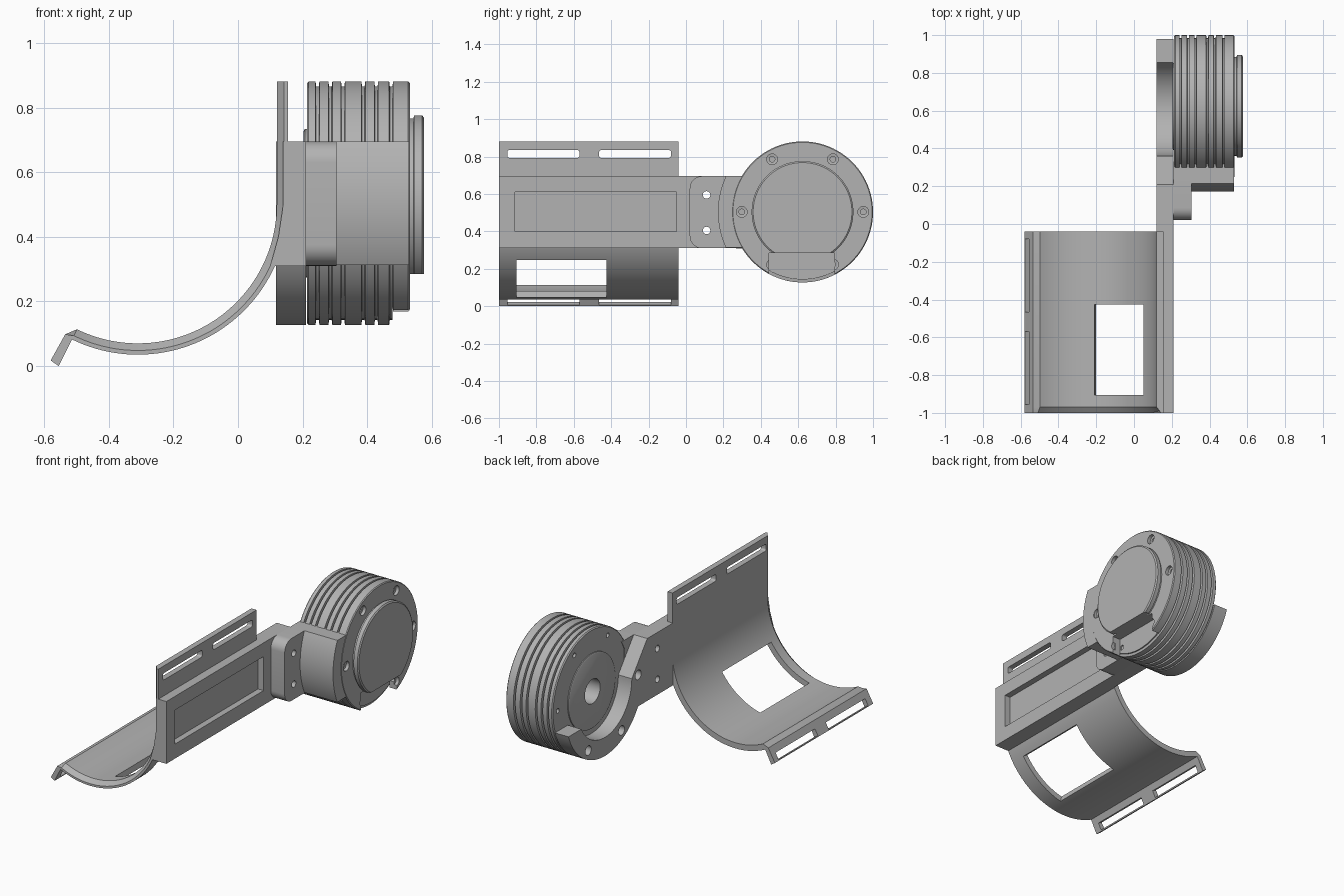
import bpy, bmesh, math
from math import sin, cos, radians

if "Cube" in bpy.data.objects:
    bpy.data.objects.remove(bpy.data.objects["Cube"])

grey = bpy.data.materials.new("plain grey")
grey.use_nodes = True
COLOUR = (0.45, 0.45, 0.45, 1)
grey.diffuse_color = COLOUR
grey.node_tree.nodes["Principled BSDF"].inputs["Base Color"].default_value = COLOUR

FRONT, CUFF_END = -1.0, -0.04
CY, CZ, R = 0.623, 0.504, 0.377      # drum centre and radius
BACK, ARM_FACE = 0.118, 0.21         # arm plate thickness along x
LOW, HIGH = 0.31, 0.695              # arm height range


def loft(name, rings):
    """Skin equal-length rings of 3D points and cap both ends."""
    bm = bmesh.new()
    rows = [[bm.verts.new(p) for p in ring] for ring in rings]
    n = len(rows[0])
    for a, b in zip(rows, rows[1:]):
        for i in range(n):
            j = (i + 1) % n
            bm.faces.new((a[i], a[j], b[j], b[i]))
    bm.faces.new(rows[0])
    bm.faces.new(rows[-1])
    bmesh.ops.recalc_face_normals(bm, faces=bm.faces)
    mesh = bpy.data.meshes.new(name)
    bm.to_mesh(mesh)
    bm.free()
    mesh.materials.append(grey)
    ob = bpy.data.objects.new(name, mesh)
    bpy.context.collection.objects.link(ob)
    return ob


def along_y(name, pts, a, b):
    return loft(name, [[(x, y, z) for x, z in pts] for y in (a, b)])


def along_x(name, pts, a, b):
    return loft(name, [[(x, y, z) for y, z in pts] for x in (a, b)])


def lathe(name, profile, cy=CY, cz=CZ, n=96):
    """Turn (x, radius) pairs around an axis parallel to x."""
    return loft(name, [[(x, cy + r * cos(math.tau * i / n), cz + r * sin(math.tau * i / n))
                        for i in range(n)] for x, r in profile])


def arc(cx, cy, r, start, end, n=24):
    steps = [radians(start + (end - start) * i / n) for i in range(n + 1)]
    return [(cx + r * cos(t), cy + r * sin(t)) for t in steps]


def rect(a, b, c, d):
    return [(a, c), (b, c), (b, d), (a, d)]


def slot(y0, y1, z0, z1, r):
    """Rounded rectangle."""
    pts = []
    for cy, cz, s in ((y1 - r, z1 - r, 0), (y0 + r, z1 - r, 90),
                      (y0 + r, z0 + r, 180), (y1 - r, z0 + r, 270)):
        pts += arc(cy, cz, r, s, s + 90, 6)
    return pts


def cut(ob, *cutters):
    for c in cutters:
        c.hide_render = True
        mod = ob.modifiers.new("cut", "BOOLEAN")
        mod.operation, mod.solver, mod.object = "DIFFERENCE", "EXACT", c
        bpy.context.view_layer.objects.active = ob
        bpy.ops.object.modifier_apply(modifier=mod.name)
        bpy.data.objects.remove(c)


# Curved cuff with a chamfered inner front rim and a bent strap flange
AX, AZ, RI, RO, END = -0.31, 0.5, 0.43, 0.465, -116


def cuff_section(inner_r):
    return ([(AX + inner_r, 0.88)] + arc(AX, AZ, inner_r, 0, END, 48)
            + [(-0.535, 0.098), (-0.58, 0.017), (-0.555, 0.0)]
            + arc(AX, AZ, RO, END, 0, 48) + [(AX + RO, 0.88)])


cuff = loft("cuff", [[(x, y, z) for x, z in cuff_section(r)]
                     for y, r in ((FRONT, RI + 0.022), (FRONT + 0.03, RI), (CUFF_END, RI))])

# Cuff window, cut radially
window = [(AX + dx * k, AZ + dz * k) for dx, dz, k in
          ((0.36, -0.235, 0.7), (0.36, -0.235, 1.3), (0.1, -0.418, 1.3), (0.1, -0.418, 0.7))]
cut(cuff, along_y("window_cutter", window, -0.905, -0.425))

# Strap slots in the upper edge and in the flange
flange_slot = [(-0.59, 0.077), (-0.50, 0.029), (-0.52, -0.009), (-0.61, 0.039)]
for y0, y1 in ((-0.955, -0.57), (-0.465, -0.08)):
    cut(cuff, along_x("slot_cutter", slot(y0, y1, 0.793, 0.835, 0.012), 0, 0.3),
        along_y("flange_cutter", flange_slot, y0, y1))

# Arm bar outside the cuff, with a recessed panel
bar = along_y("arm_bar", [(0.14, HIGH), (ARM_FACE, HIGH), (ARM_FACE, LOW), (0.1, LOW),
                          (0.125, 0.4), (0.14, 0.5)], FRONT, CUFF_END)
cut(bar, along_x("panel_cutter", rect(-0.915, -0.05, 0.4, 0.61), 0.172, 0.3))

# Arm plate running into a crescent under the drum
plate = along_x("arm_plate", [(CUFF_END, HIGH), (0.21, HIGH)]
                + arc(CY, CZ, 0.262, 180, 332, 40) + arc(CY, CZ, R, 341, 211, 40)
                + [(CUFF_END, LOW)], BACK, ARM_FACE)

# Bracket foot bolted to the arm
foot = along_x("bracket_foot", [(0.3, HIGH)] + arc(0.085, HIGH - 0.065, 0.065, 90, 180, 8)
               + arc(0.085, LOW + 0.065, 0.065, 180, 270, 8) + [(0.3, LOW)], ARM_FACE, 0.305)
for z in (0.405, 0.595):
    for part in (foot, plate):
        cut(part, lathe("bolt_cutter", [(0, 0.02), (0.4, 0.02)], 0.11, z, 24))

# Curved bracket block hugging the drum
half = HIGH - CZ
outer, inner = (math.degrees(math.asin(half / r)) for r in (0.452, 0.35))
along_x("bracket_block", arc(CY, CZ, 0.452, 180 - outer, 180 + outer)
        + arc(CY, CZ, 0.35, 180 + inner, 180 - inner), ARM_FACE, 0.53)

# Grooved drum body
DRUM_BACK, PLATE_BACK, DRUM_FRONT = 0.213, 0.478, 0.532
GROOVE = R - 0.016
profile = [(DRUM_BACK, R - 0.006), (DRUM_BACK + 0.006, R)]
for x in (0.246, 0.286, 0.325, 0.388, 0.428, 0.474):
    profile += [(x - 0.006, R), (x - 0.004, GROOVE), (x + 0.004, GROOVE), (x + 0.006, R)]
profile += [(DRUM_FRONT - 0.005, R), (DRUM_FRONT, R - 0.005)]
drum = lathe("grooved_drum", profile)

# Raised cover on the outer face and stepped hub on the inner face
cover = lathe("drum_cover", [(0.525, 0.262), (0.543, 0.262), (0.545, 0.272),
                             (0.57, 0.272), (0.576, 0.264)])
hub = lathe("drum_hub", [(0.203, 0.222), (0.207, 0.23), (0.23, 0.23)])

# Flat notch at the bottom of the front plate and the cover
notch = rect(0.443, 0.795, 0.0, 0.284)
cut(drum, along_x("notch_cutter", notch, PLATE_BACK, 0.7))
cut(cover, along_x("notch_cutter", notch, PLATE_BACK, 0.7))

# Centre bore
for part in (hub, drum):
    cut(part, lathe("bore_cutter", [(0.1, 0.075), (0.3, 0.075)], n=48))

# Ring of counterbored screws; the inner face gets matching holes
for k in range(6):
    t = radians(60 * k)
    y, z = CY + 0.325 * cos(t), CZ + 0.325 * sin(t)
    cut(drum, lathe("screw_cutter", [(0.47, 0.015), (0.51, 0.015), (0.512, 0.029),
                                     (0.6, 0.029)], y, z, 24),
        lathe("pin_cutter", [(0.1, 0.014), (0.235, 0.014)], y, z, 24))
    if k in (3, 4, 5):
        cut(plate, lathe("plate_screw_cutter", [(0.0, 0.029), (0.18, 0.029), (0.181, 0.016),
                                                (0.3, 0.016)], y, z, 24))

# Smooth the curves, keep the edges crisp
for ob in bpy.context.scene.objects:
    ob.select_set(ob.type == "MESH" and ob.data.materials.get("plain grey") is not None)
bpy.context.view_layer.objects.active = cuff
bpy.ops.object.shade_smooth_by_angle(angle=radians(30))
